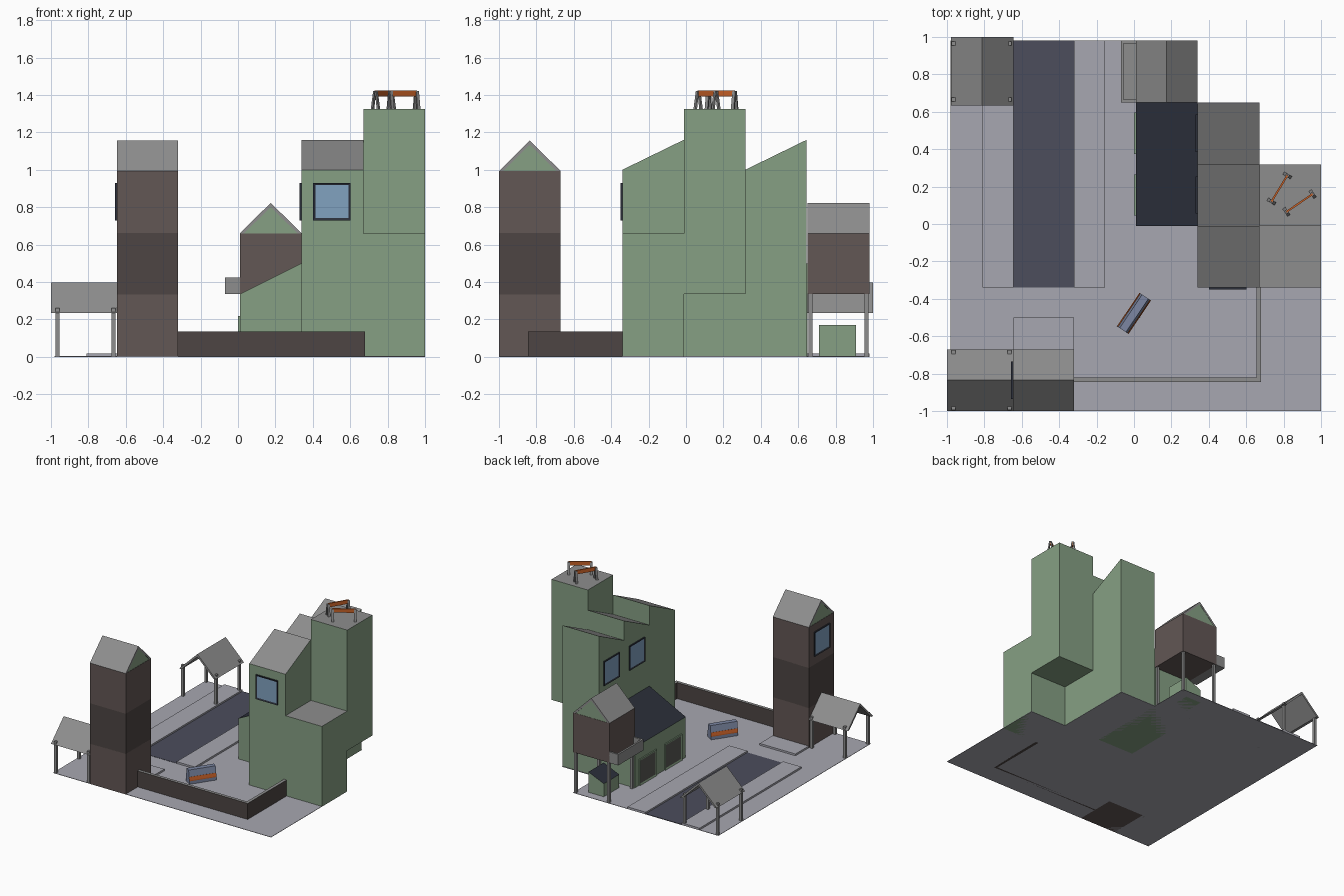
import bpy, bmesh, math
from mathutils import Matrix, Vector

if "Cube" in bpy.data.objects:
    bpy.data.objects.remove(bpy.data.objects["Cube"])


def mat(name, r, g, b):
    m = bpy.data.materials.new(name)
    m.diffuse_color = (r, g, b, 1)
    m.use_nodes = True
    m.node_tree.nodes["Principled BSDF"].inputs["Base Color"].default_value = m.diffuse_color
    return m


GREEN = mat("green_wall", .24, .35, .23)
BROWN = mat("brown_wall", .123, .095, .09)
DARK_BROWN = mat("dark_brown_wall", .075, .06, .056)
GROUND = mat("pale_paving", .39, .39, .44)
ROAD = mat("road_blue", .072, .075, .107)
NAVY = mat("navy_roof", .024, .028, .042)
GREY = mat("grey_roof", .27, .27, .27)
STEEL = mat("barrier_blue_grey", .2, .24, .36)
ORANGE = mat("orange", .58, .12, .02)
GLASS = mat("glass", .22, .36, .53)
DOOR = mat("door_grey", .1, .1, .09)


def finish(name, bm, *mats):
    bmesh.ops.recalc_face_normals(bm, faces=bm.faces)
    me = bpy.data.meshes.new(name)
    bm.to_mesh(me)
    bm.free()
    for m in mats:
        me.materials.append(m)
    ob = bpy.data.objects.new(name, me)
    bpy.context.collection.objects.link(ob)
    return ob


def prism(name, pts, axis, a, b, m=GREY, top=None):
    """Extrude a 2D profile along an axis; upward faces may get another material."""
    place = {'x': lambda u, v, w: (w, u, v),
             'y': lambda u, v, w: (u, w, v),
             'z': lambda u, v, w: (u, v, w)}[axis]
    bm = bmesh.new()
    lo = [bm.verts.new(place(u, v, a)) for u, v in pts]
    hi = [bm.verts.new(place(u, v, b)) for u, v in pts]
    bm.faces.new(lo)
    bm.faces.new(hi)
    for i in range(len(pts)):
        j = (i + 1) % len(pts)
        bm.faces.new((lo[i], lo[j], hi[j], hi[i]))
    bmesh.ops.recalc_face_normals(bm, faces=bm.faces)
    if top:
        for f in bm.faces:
            f.material_index = int(f.normal.z > .3)
    return finish(name, bm, m, top or m)


def box(name, x0, x1, y0, y1, z0, z1, m=GREY, top=None):
    return prism(name, [(x0, y0), (x1, y0), (x1, y1), (x0, y1)], 'z', z0, z1, m, top)


def panel(name, centre, w, h, facing, frame, fill, border=.017):
    """Framed window or door with a recessed pane, facing '-x' or '-y'."""
    bm = bmesh.new()
    size = (.016, w, h) if facing == '-x' else (w, .016, h)
    bmesh.ops.create_cube(bm, size=1, matrix=Matrix.Translation(centre) @ Matrix.Diagonal((*size, 1)))
    bm.normal_update()
    out = Vector((-1, 0, 0)) if facing == '-x' else Vector((0, -1, 0))
    f = max(bm.faces, key=lambda q: q.normal.dot(out))
    bmesh.ops.inset_region(bm, faces=[f], thickness=border, depth=-.005)
    f.material_index = 1
    return finish(name, bm, frame, fill)


def gable_roof(name, axis, c, a, b, z, half=.167, rise=.163, t=.022, fill=True):
    """Folded sheet roof, with optional green gable filling."""
    sheet = [(c - half, z), (c, z + rise), (c + half, z),
             (c + half - t, z), (c, z + rise - t), (c - half + t, z)]
    prism(name, sheet, axis, a, b)
    if fill:
        prism(name + "_gable", [sheet[5], sheet[4], sheet[3]], axis, a + .002, b - .002, GREEN)


def posts(name, cx, cy, h, r=.15, t=.01):
    for i, (sx, sy) in enumerate([(-1, -1), (1, -1), (1, 1), (-1, 1)]):
        x, y = cx + sx * r, cy + sy * r
        box(f"{name}_{i}", x - t, x + t, y - t, y + t, 0, h)


# Ground, road and raised pavements
prism("ground", [(-.98, -1), (1, -1), (1, -.01), (.67, -.01), (.67, .65),
                 (.34, .65), (.34, .98), (-.98, .98)], 'z', 0, .003, GROUND)
box("road", -.645, -.32, -.34, .98, 0, .005, ROAD)
box("pavement_left", -.81, -.645, -.34, .98, 0, .018, GROUND)
box("pavement_right", -.32, -.155, -.34, .98, 0, .018, GROUND)
box("tower_step", -.645, -.32, -.67, -.5, 0, .018, GROUND)

# Main green building with sawtooth roof
prism("main_building", [(-.34, 0), (.645, 0), (.645, 1.16), (.317, 1), (.317, 1.16),
                        (-.012, 1), (-.012, 1.16), (-.34, 1)], 'x', .34, .67, GREEN, GREY)
box("low_block", .67, 1, -.34, -.01, 0, .66, GREEN, GREY)
box("tall_block", .67, 1, -.01, .317, .335, 1.325, GREEN, GREY)
panel("front_window", (.502, -.342, .83), .2, .2, '-y', NAVY, GLASS)
for i, y in enumerate((.155, .485)):
    panel(f"side_window_{i}", (.338, y, .83), .2, .2, '-x', NAVY, GLASS)

# Lean-to annex with doors
prism("annex", [(.01, 0), (.34, 0), (.34, .5), (.01, .335)], 'y', -.01, .65, GREEN, NAVY)
for i, y in enumerate((.155, .485)):
    panel(f"annex_door_{i}", (.008, y, .11), .22, .215, '-x', GREEN, DOOR, .02)

# Brown watchtower
for i, m in enumerate((BROWN, DARK_BROWN, BROWN)):
    box(f"watchtower_floor_{i}", -.647, -.32, -1, -.67, i * .33, (i + 1) * .33 + .003, m)
gable_roof("watchtower_roof", 'x', -.835, -.647, -.32, .993, half=.165)
panel("watchtower_window", (-.649, -.835, .83), .2, .2, '-x', NAVY, GLASS)

# House on stilts with balcony
box("stilt_house", .01, .34, .65, .98, .335, .66, BROWN)
gable_roof("stilt_house_roof", 'y', .175, .65, .98, .66, half=.165)
posts("stilt", .175, .815, .34)
box("balcony_floor", -.07, .01, .65, .98, .335, .35)
box("balcony_front", -.07, -.055, .65, .98, .35, .425)
for i, y in enumerate((.65, .965)):
    box(f"balcony_side_{i}", -.055, .015, y, y + .015, .35, .425)

# Small hut beneath the stilt house
prism("hut", [(.11, 0), (.25, 0), (.25, .17), (.11, .11)], 'y', .71, .91, GREEN, NAVY)

# Open shelters
gable_roof("front_shelter_roof", 'x', -.835, -1, -.647, .235, half=.165, fill=False)
posts("front_shelter_post", -.815, -.835, .26)
gable_roof("back_shelter_roof", 'y', -.8125, .633, 1, .235, fill=False)
posts("back_shelter_post", -.815, .815, .26)

# Low boundary wall
prism("boundary_wall", [(-.32, -.845), (.68, -.845), (.68, -.34), (.655, -.34),
                        (.655, -.82), (-.32, -.82)], 'z', 0, .135, DARK_BROWN, GREY)

# Tapered road barrier with orange stripe
parts = [prism("road_barrier", [(-.036, 0), (.036, 0), (.036, .03), (.02, .11),
                                (-.02, .11), (-.036, .03)], 'x', -.108, .108, STEEL),
         prism("barrier_stripe", [(-.037, .025), (.037, .025), (.037, .032), (.032, .058),
                                  (-.032, .058), (-.037, .032)], 'x', -.107, .107, ORANGE)]
for p in parts:
    p.location = (0, -.478, .003)
    p.rotation_euler.z = math.radians(56)

# Two trestle barricades on the tall block
for n, (p, q) in enumerate([((.735, .12), (.82, .26)), ((.815, .065), (.955, .16))]):
    p, q = Vector(p), Vector(q)
    mid, h = (p + q) / 2, (q - p).length / 2
    items = [box(f"barricade_{n}_plank", -h, h, -.005, .005, .068, .1, ORANGE)]
    for e in (-1, 1):
        for s in (-1, 1):
            leg = [(s * .001, .095), (s * .009, .095), (s * .024, 0), (s * .013, 0)]
            items.append(prism(f"barricade_{n}_leg_{e}_{s}", leg, 'x', e * h - .009, e * h + .009))
    for ob in items:
        ob.location = (mid.x, mid.y, 1.325)
        ob.rotation_euler.z = math.atan2(q.y - p.y, q.x - p.x)
